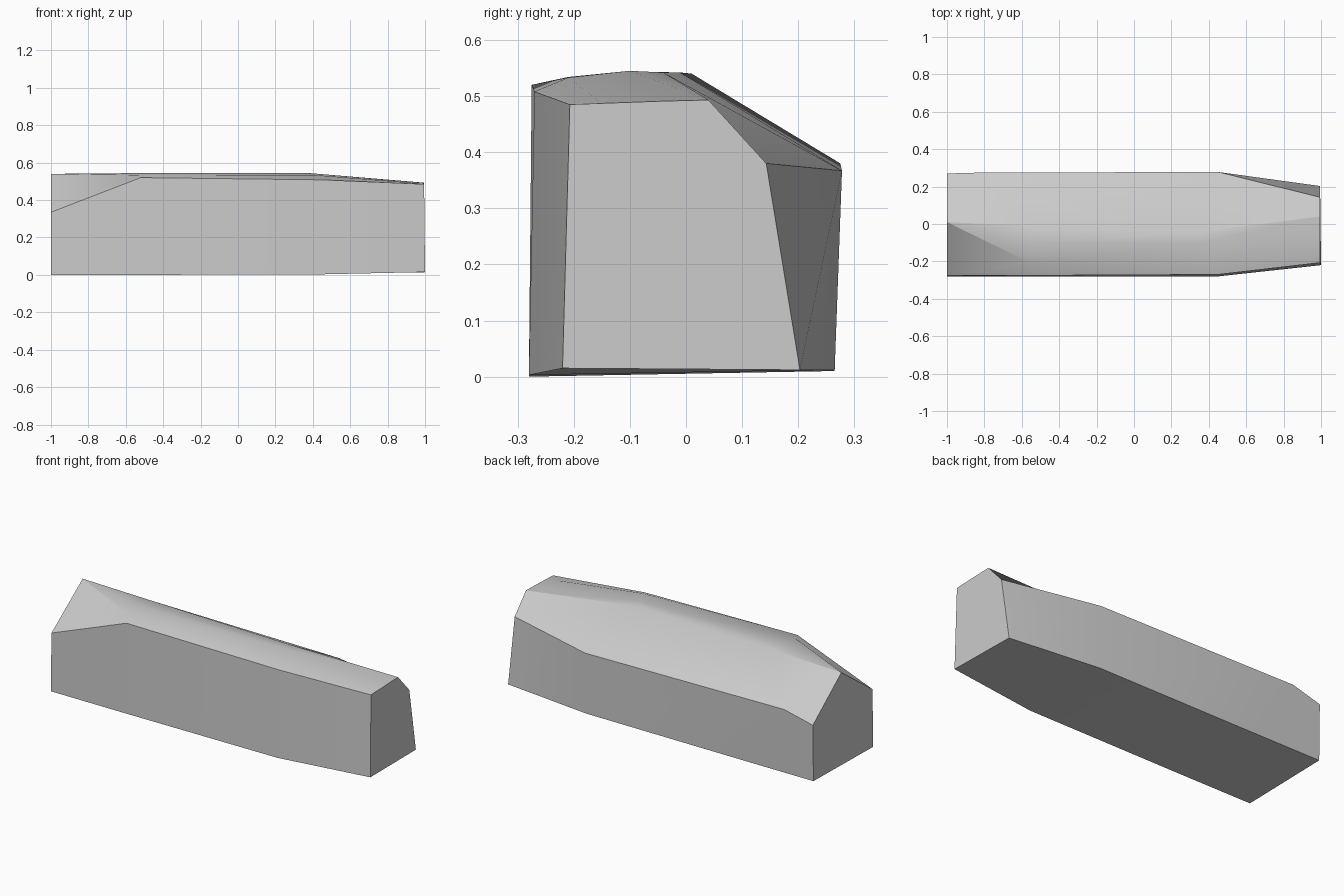
import bpy
import bmesh
import math

cube = bpy.data.objects.get("Cube")
if cube:
    bpy.data.objects.remove(cube, do_unlink=True)


def make_material(name, value):
    mat = bpy.data.materials.new(name)
    mat.use_nodes = True
    colour = (value, value, value, 1)
    mat.diffuse_color = colour
    mat.node_tree.nodes["Principled BSDF"].inputs["Base Color"].default_value = colour
    return mat


# Cross-sections: bottom front, front eave, crown front, crown middle,
# ridge, back eave, bottom back
peak = (-1, .01, .54)
gable_end = [(-1, -.28, 0), (-1, -.275, .335), peak, peak, peak,
             (-1, .27, .335), (-1, .265, .01)]
shoulder = [(-.52, -.28, 0), (-.52, -.275, .52), (-.55, -.21, .534),
            (-.55, -.1, .544), (-.55, -.01, .542),
            (-.82, .275, .38), (-.6, .265, .01)]
waist = [(.45, -.28, .003), (.45, -.27, .508), (.42, -.21, .533),
         (.37, -.1, .545), (.35, -.04, .542),
         (.45, .278, .367), (.45, .265, .012)]
narrow_end = [(1, -.22, .015), (.995, -.207, .485), (.995, -.15, .487),
              (.995, -.04, .491), (.995, .04, .493),
              (.995, .143, .38), (.995, .203, .012)]


def loft(name, sections, mat):
    bm = bmesh.new()
    rings = [[bm.verts.new(p) for p in ring] for ring in sections]
    for a, b in zip(rings, rings[1:]):
        for i in range(len(a)):
            j = (i + 1) % len(a)
            bm.faces.new((a[i], a[j], b[j], b[i]))
    bm.faces.new(rings[0])
    bm.faces.new(rings[-1])
    # Collapse the crown onto the gable peak
    bmesh.ops.remove_doubles(bm, verts=bm.verts[:], dist=.0005)
    bmesh.ops.recalc_face_normals(bm, faces=bm.faces[:])
    mesh = bpy.data.meshes.new(name)
    bm.to_mesh(mesh)
    bm.free()
    mesh.materials.append(mat)
    obj = bpy.data.objects.new(name, mesh)
    bpy.context.collection.objects.link(obj)
    return obj


# Solid block with a gabled end and a tapered end
block = loft("tapered_block", [gable_end, shoulder, waist, narrow_end],
             make_material("light grey", .6))
bpy.ops.object.select_all(action="DESELECT")
block.select_set(True)
bpy.context.view_layer.objects.active = block
bpy.ops.object.shade_smooth_by_angle(angle=math.radians(30))
